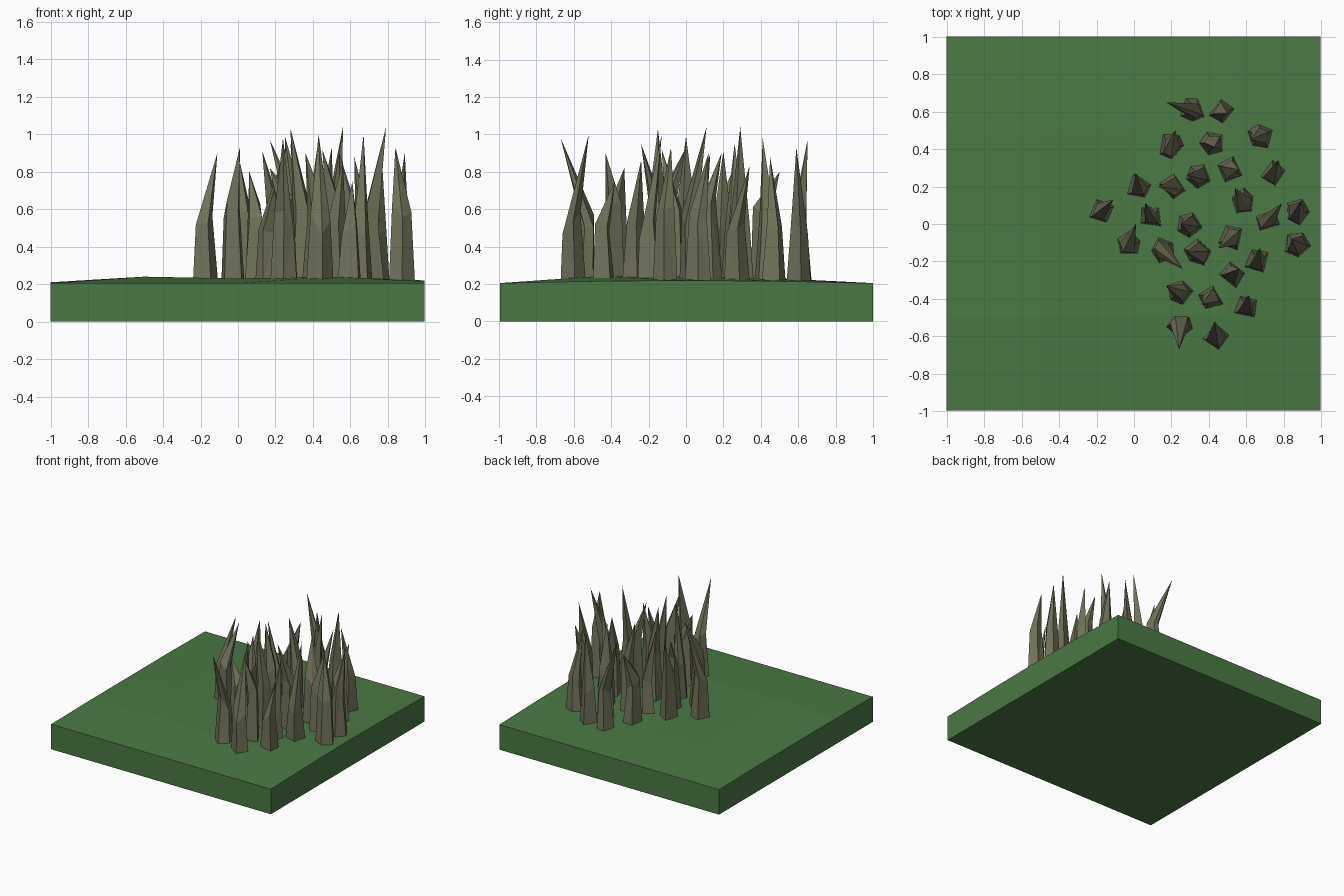
import bpy, bmesh, math, random

if "Cube" in bpy.data.objects:
    bpy.data.objects.remove(bpy.data.objects["Cube"])

random.seed(7)


def material(name, color):
    m = bpy.data.materials.new(name)
    m.diffuse_color = (*color, 1)
    m.use_nodes = True
    m.node_tree.nodes["Principled BSDF"].inputs["Base Color"].default_value = m.diffuse_color
    return m


def add_object(name, bm, mat):
    bmesh.ops.recalc_face_normals(bm, faces=bm.faces)
    me = bpy.data.meshes.new(name)
    bm.to_mesh(me)
    bm.free()
    me.materials.append(mat)
    ob = bpy.data.objects.new(name, me)
    bpy.context.collection.objects.link(ob)
    return ob


green = material("grass_green", (0.07, 0.19, 0.058))
stone = material("stone", (0.165, 0.17, 0.10))

# Ground slab: flat underside, gently uneven top on a 4 x 4 grid (rows run front to back)
heights = [(.205, .205, .205, .205, .205),
           (.21, .24, .23, .24, .215),
           (.21, .24, .225, .24, .22),
           (.21, .23, .225, .225, .215),
           (.205, .205, .205, .205, .205)]
bm = bmesh.new()
bmesh.ops.create_grid(bm, x_segments=4, y_segments=4, size=1)
top = list(bm.faces)
bottom = bmesh.ops.extrude_face_region(bm, geom=top)
for v in bottom["geom"]:
    if isinstance(v, bmesh.types.BMVert):
        i, j = round((v.co.x + 1) * 2), round((v.co.y + 1) * 2)
        v.co.z = heights[j][i]
for v in bm.verts:
    v.co.x = v.co.x * 0.9975 - 0.0025
    v.co.y = v.co.y * 0.9975 + 0.0025
add_object("ground_slab", bm, green)


# Rock spike: rough base ring, narrower kinked middle ring, sharp leaning tip
def rock_spike(x, y, tip_x, tip_y, tip_z):
    bm = bmesh.new()
    n = random.choice((4, 5))
    turn = random.uniform(0, math.tau)
    mid_z = random.uniform(0.48, 0.64)
    mx, my = x - (tip_x - x) * 0.1, y - (tip_y - y) * 0.1
    base, mid = [], []
    for k in range(n):
        a = turn + k * math.tau / n + random.uniform(-0.2, 0.2)
        r = random.uniform(0.062, 0.08)
        base.append(bm.verts.new((x + r * math.cos(a), y + r * math.sin(a), 0.2)))
        r *= random.uniform(0.58, 0.8)
        mid.append(bm.verts.new((mx + r * math.cos(a), my + r * math.sin(a),
                                 mid_z + random.uniform(-0.06, 0.06))))
    tip = bm.verts.new((tip_x, tip_y, tip_z))
    for k in range(n):
        j = (k + 1) % n
        bm.faces.new((base[k], base[j], mid[j], mid[k]))
        bm.faces.new((mid[k], mid[j], tip))
    bm.faces.new(base[::-1])
    bmesh.ops.triangulate(bm, faces=[f for f in bm.faces if len(f.verts) == 4])
    add_object("rock_spike", bm, stone)


# centre x, y, then tip x, y, z
spikes = [
    (.31, .61, .17, .65, .97), (.47, .60, .50, .59, .93), (.67, .47, .62, .45, .88),
    (.20, .42, .22, .50, .80), (.42, .43, .43, .41, .98), (.34, .25, .28, .26, .95),
    (.52, .29, .56, .29, 1.04), (.74, .27, .77, .34, .83), (.03, .20, .01, .27, .85),
    (.21, .20, .13, .20, .91), (.58, .12, .54, .19, .90), (-.17, .07, -.11, .13, .90),
    (.09, .04, .06, .11, .80), (.29, .00, .25, .00, .99), (.71, .02, .79, .11, 1.04),
    (.87, .07, .89, .12, .90), (-.03, -.11, .01, 0, .93), (.16, -.14, .26, -.24, .95),
    (.34, -.15, .28, -.15, 1.03), (.52, -.07, .45, -.13, .92), (.66, -.20, .67, -.13, 1.0),
    (.87, -.11, .84, -.08, .93), (.53, -.27, .56, -.24, .86), (.24, -.36, .17, -.33, .82),
    (.41, -.39, .36, -.43, .90), (.60, -.44, .61, -.38, .75), (.25, -.54, .24, -.67, .98),
    (.44, -.60, .43, -.52, 1.0),
]
for s in spikes:
    rock_spike(*s)
